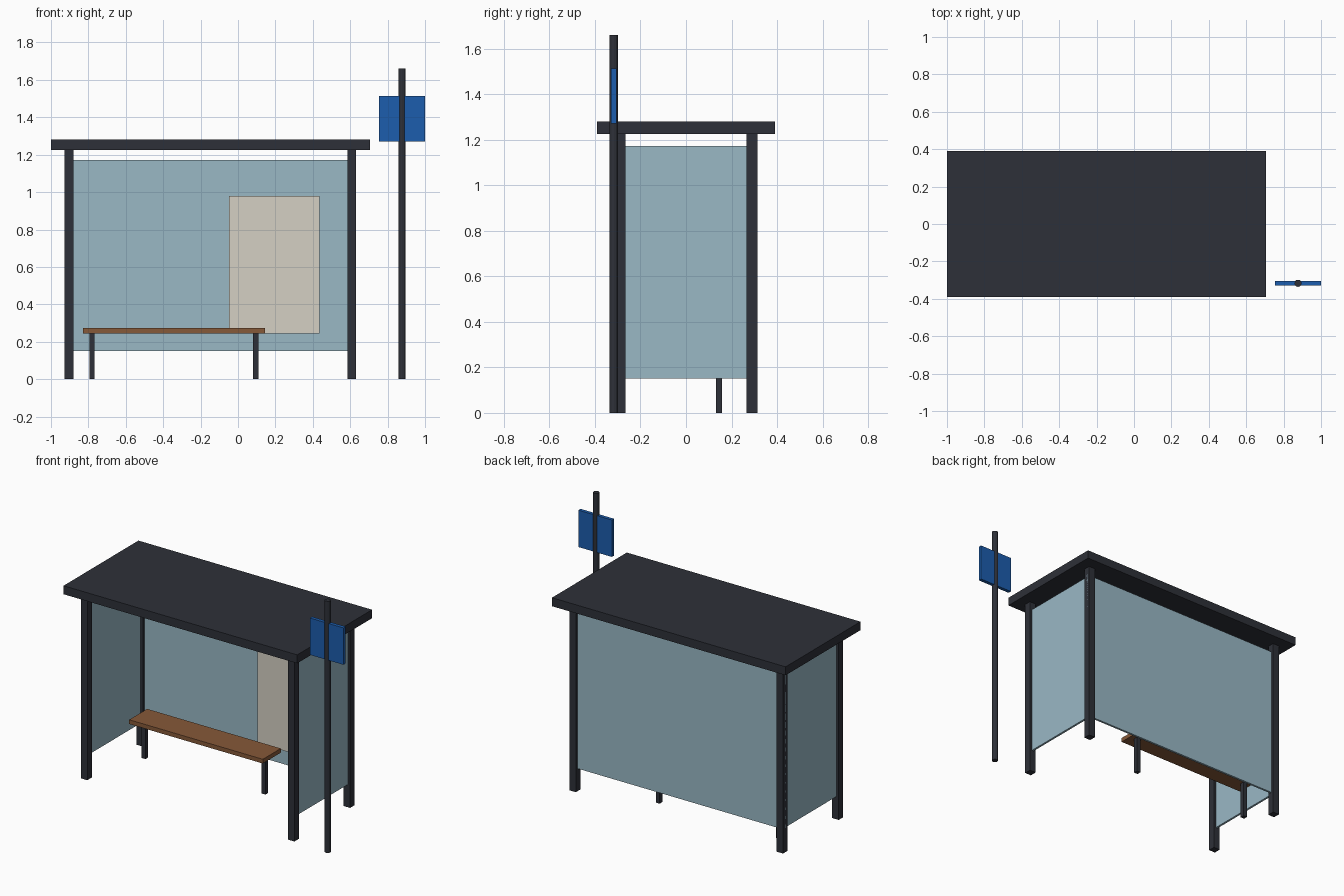
import bpy

if "Cube" in bpy.data.objects:
    bpy.data.objects.remove(bpy.data.objects["Cube"])

def material(name, rgb):
    m = bpy.data.materials.new(name)
    m.diffuse_color = (*rgb, 1.0)
    m.use_nodes = True
    m.node_tree.nodes["Principled BSDF"].inputs["Base Color"].default_value = m.diffuse_color
    return m

DARK = material("dark_metal", (0.027, 0.030, 0.040))
GLASS = material("glass", (0.32, 0.48, 0.56))
WOOD = material("wood", (0.24, 0.10, 0.04))
PAPER = material("paper", (0.66, 0.63, 0.55))
BLUE = material("sign_blue", (0.012, 0.11, 0.42))

def box(name, x, y, z, mat):
    """Box from (min, max) pairs on each axis."""
    spans = (x, y, z)
    bpy.ops.mesh.primitive_cube_add(size=1, location=[(a + b) / 2 for a, b in spans])
    ob = bpy.context.object
    ob.name = name
    ob.scale = [b - a for a, b in spans]
    bpy.ops.object.transform_apply(location=False, rotation=False, scale=True)
    ob.data.materials.append(mat)
    return ob

def around(c, w):
    return (c - w / 2, c + w / 2)

LEFT, RIGHT, DEPTH, POST = -0.904, 0.608, 0.29, 0.047
GLASS_Z, GLASS_T = (0.15, 1.172), 0.014

# Roof slab
box("roof", (-1.0, 0.705), (-0.39, 0.39), (1.224, 1.28), DARK)

# Corner posts and side panes
for side, x in (("left", LEFT), ("right", RIGHT)):
    for end, y in (("front", -DEPTH), ("back", DEPTH)):
        box(f"{end}_{side}_post", around(x, POST), around(y, POST), (0, 1.224), DARK)
    box(f"{side}_glass", around(x, GLASS_T), (-DEPTH, DEPTH), GLASS_Z, GLASS)

# Back pane reaches the outer faces of the posts
box("back_glass", (LEFT - POST / 2, RIGHT + POST / 2), around(DEPTH, GLASS_T), GLASS_Z, GLASS)

# Poster on the inside of the back pane
box("poster", (-0.048, 0.435), (0.272, 0.284), (0.245, 0.98), PAPER)

# Bench
box("bench_seat", (-0.83, 0.145), around(0.145, 0.187), (0.245, 0.273), WOOD)
for side, x in (("left", -0.781), ("right", 0.095)):
    box(f"{side}_bench_leg", around(x, 0.028), around(0.145, 0.028), (0, 0.246), DARK)

# Stop pole and blank sign
bpy.ops.mesh.primitive_cylinder_add(vertices=12, radius=0.019, depth=1.66,
                                    location=(0.877, -0.317, 0.83))
pole = bpy.context.object
pole.name = "stop_pole"
pole.data.materials.append(DARK)
box("stop_sign_plate", (0.755, 1.0), around(-0.317, 0.023), (1.27, 1.513), BLUE)
